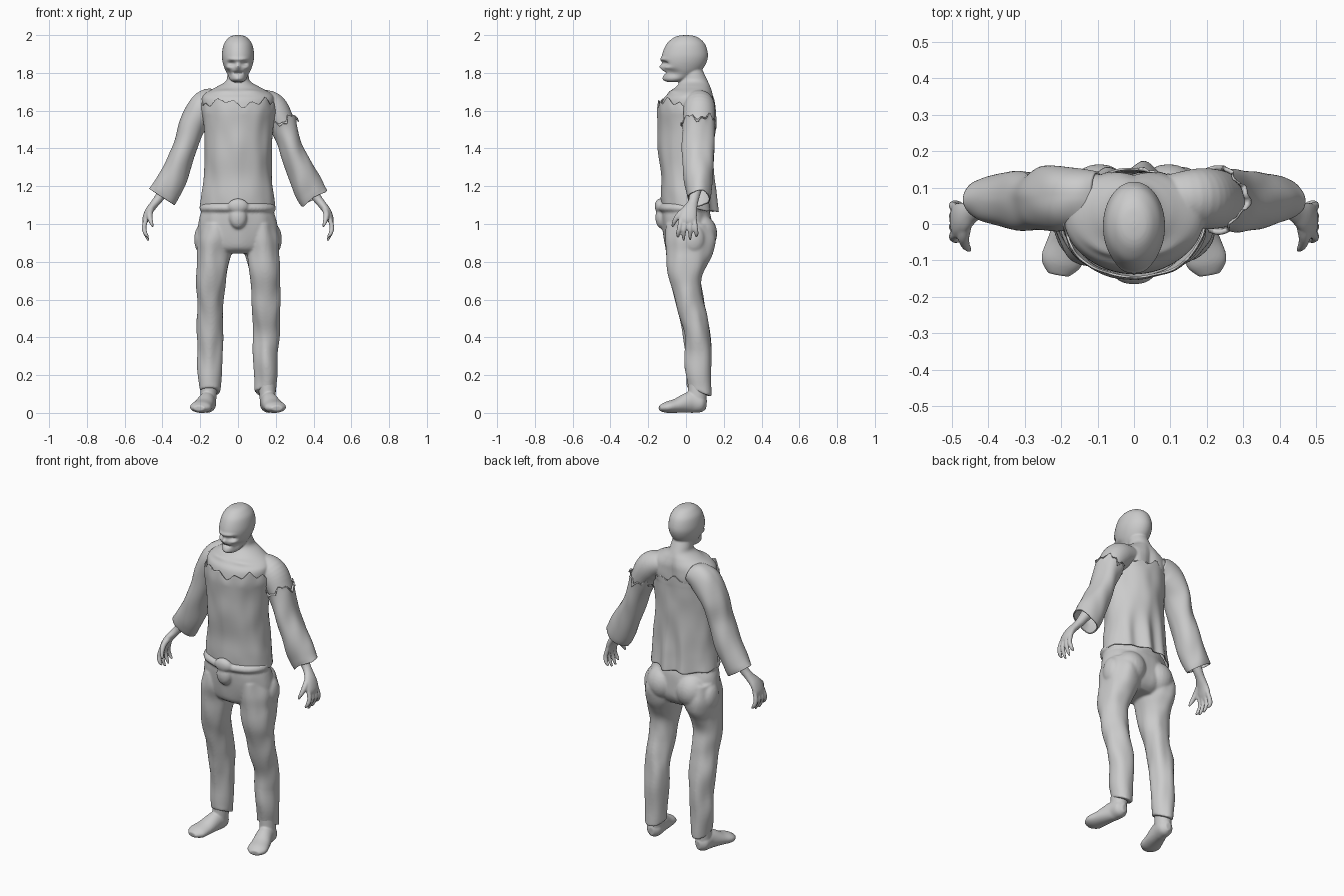
import bpy, bmesh, math
from mathutils import Vector, Matrix, noise

if "Cube" in bpy.data.objects:
    bpy.data.objects.remove(bpy.data.objects["Cube"], do_unlink=True)

X, Y, Z = Vector((1, 0, 0)), Vector((0, 1, 0)), Vector((0, 0, 1))

grey = bpy.data.materials.new("plain grey")
grey.use_nodes = True
tone = (0.6, 0.6, 0.6, 1)
grey.diffuse_color = tone
grey.node_tree.nodes["Principled BSDF"].inputs["Base Color"].default_value = tone


def spline(keys, steps):
    """Smooth curve through tuples of centre and two radii."""
    out = []
    last = len(keys) - 1
    for i in range(last):
        p = [keys[max(0, min(last, i + k))] for k in (-1, 0, 1, 2)]
        for s in range(steps):
            t = s / steps
            out.append([b + 0.5 * t * (c - a + t * (2*a - 5*b + 4*c - d + t * (3*(b - c) + d - a)))
                        for a, b, c, d in zip(*p)])
    return out + [list(keys[-1])]


def level(z, front, back, half, x=0):
    """Horizontal ring from its front, back and half width."""
    return (x, (front + back) / 2, z, half, (back - front) / 2)


def loft(bm, keys, side=X, flat=False, sx=1, seg=48, steps=6, cap=True, fold=0, jag=None):
    pts = spline(keys, steps)
    rings = []
    for i, p in enumerate(pts):
        c = Vector(p[:3])
        a, b = pts[max(i - 1, 0)], pts[min(i + 1, len(pts) - 1)]
        t = Z if flat else (Vector(b[:3]) - Vector(a[:3])).normalized()
        u = (side - t * side.dot(t)).normalized()
        v = t.cross(u)
        ring = []
        for k in range(seg):
            ang = math.tau * k / seg
            d = u * math.cos(ang) * p[3] + v * math.sin(ang) * p[4]
            co = c + d
            if fold:
                q = Vector((co.x * 14 + 5 * sx, co.y * 14, co.z * 6))
                co += d.normalized() * fold * noise.noise(q)
            if jag:
                co += t * jag(ang, i / (len(pts) - 1))
            co.x *= sx
            ring.append(bm.verts.new(co))
        rings.append(ring)
    for r, s in zip(rings, rings[1:]):
        for k in range(seg):
            n = (k + 1) % seg
            bm.faces.new((r[k], r[n], s[n], s[k]))
    if cap:
        bm.faces.new(rings[0])
        bm.faces.new(rings[-1])
    return [v for r in rings for v in r]


def ball(bm, centre, radii):
    m = Matrix.Translation(centre) @ Matrix.Diagonal((*radii, 1))
    bmesh.ops.create_uvsphere(bm, u_segments=24, v_segments=16, radius=1, matrix=m)


def press(verts, centre, size, push):
    """Push a soft dent or bump into vertices around a centre."""
    for v in verts:
        d = Vector([(a - b) / s for a, b, s in zip(v.co, centre, size)])
        v.co += Vector(push) * math.exp(-d.length_squared)


def finish(name, bm, voxel=0, smooth=4, thick=0):
    bmesh.ops.recalc_face_normals(bm, faces=bm.faces)
    me = bpy.data.meshes.new(name)
    bm.to_mesh(me)
    bm.free()
    me.materials.append(grey)
    me.shade_smooth()
    ob = bpy.data.objects.new(name, me)
    bpy.context.collection.objects.link(ob)
    if voxel:
        m = ob.modifiers.new("blend", "REMESH")
        m.mode, m.voxel_size, m.use_smooth_shade = "VOXEL", voxel, True
        m = ob.modifiers.new("soften", "SMOOTH")
        m.factor, m.iterations = 0.5, smooth
    if thick:
        m = ob.modifiers.new("cloth", "SOLIDIFY")
        m.thickness, m.offset = thick, -1
    return ob


def zig(a):
    return abs((a / math.pi) % 2 - 1)


# Head, with sockets, brow, nose, mouth and hollow cheeks
body = bmesh.new()
head = loft(body, [level(2.0, -.01, .01, .01), level(1.995, -.045, .045, .035),
                   level(1.98, -.075, .075, .056), level(1.95, -.105, .102, .076),
                   level(1.9, -.126, .116, .085), level(1.86, -.13, .11, .082),
                   level(1.82, -.125, .088, .07), level(1.79, -.12, .055, .056),
                   level(1.765, -.118, .01, .044), level(1.752, -.1, -.03, .028)],
            flat=True, seg=72, steps=8)
for s in (1, -1):
    press(head, (s*.034, -.12, 1.85), (.022, .04, .012), (0, .022, 0))
    press(head, (s*.03, -.125, 1.872), (.03, .04, .009), (0, -.009, 0))
    press(head, (s*.058, -.07, 1.8), (.03, .035, .02), (-s*.012, 0, 0))
    press(head, (s*.05, -.1, 1.828), (.02, .03, .009), (s*.005, -.006, 0))
press(head, (0, -.13, 1.832), (.012, .04, .014), (0, -.016, 0))
press(head, (0, -.12, 1.8), (.03, .04, .008), (0, .02, 0))
press(head, (0, -.12, 1.768), (.025, .04, .012), (0, -.006, 0))

# Neck, chest and upper back
chest = loft(body, [level(1.85, -.04, .07, .05), level(1.79, -.02, .1, .056), level(1.755, -.03, .118, .066),
                    level(1.725, -.055, .132, .115), level(1.69, -.095, .142, .175),
                    level(1.65, -.125, .142, .19), level(1.55, -.138, .138, .175),
                    level(1.4, -.13, .125, .16)], flat=True, seg=64)
press(chest, (0, .15, 1.62), (.02, .05, .12), (0, -.012, 0))
for s in (1, -1):
    press(chest, (s*.09, .14, 1.62), (.05, .05, .06), (0, .014, 0))
    press(chest, (s*.08, -.07, 1.7), (.07, .04, .012), (0, -.008, .004))

# Arms, hands and feet
for s in (1, -1):
    loft(body, [(.07, .07, 1.66, .06, .05), (.17, .07, 1.625, .082, .078), (.232, .068, 1.54, .08, .066),
                (.28, .062, 1.4, .06, .05), (.345, .06, 1.26, .045, .04), (.41, .045, 1.15, .028, .026),
                (.44, .035, 1.11, .028, .022), (.47, .018, 1.07, .042, .021),
                (.488, .01, 1.03, .046, .018), (.494, .008, 1.005, .036, .012)], side=Y, sx=s)
    for y, tip, low in ((-.025, -.042, .93), (-.002, -.012, .912), (.022, .022, .915), (.044, .055, .932)):
        loft(body, [(.482, y, 1.04, .012, .012), (.497, (y + tip) / 2, .985, .0125, .0125),
                    (.49, tip, .95, .011, .011), (.474, tip, low, .006, .006)], side=Y, sx=s, seg=16)
    loft(body, [(.46, .0, 1.08, .016, .016), (.468, -.035, 1.05, .016, .016),
                (.462, -.06, 1.015, .012, .012), (.45, -.072, .985, .006, .006)], side=Y, sx=s, seg=16)
    loft(body, [(.155, .108, .045, .015, .025), (.158, .08, .048, .042, .046), (.165, .025, .056, .045, .056),
                (.185, -.05, .038, .053, .038), (.2, -.105, .029, .056, .029),
                (.207, -.14, .024, .03, .014)], sx=s)
    loft(body, [level(.26, .01, .12, .05, .15), level(.12, .01, .11, .044, .155),
                level(.04, .005, .105, .042, .16)], flat=True, sx=s)
finish("body", body, voxel=.005, smooth=3)

# Trousers: hips, legs, seat, side pockets, waistband and front knot
trousers = bmesh.new()
loft(trousers, [level(1.1, -.125, .11, .175), level(1.04, -.13, .13, .2), level(.97, -.125, .14, .212),
                level(.91, -.115, .14, .212), level(.87, -.1, .12, .19), level(.845, -.07, .09, .14)],
     flat=True, seg=64, fold=.008)
loft(trousers, [level(1.11, -.13, .11, .18), level(1.095, -.145, .125, .196),
                level(1.075, -.145, .128, .2), level(1.06, -.125, .12, .185)], flat=True, seg=64, fold=.006)
for s in (1, -1):
    loft(trousers, [level(1.0, -.1, .13, .08, .12), level(.92, -.112, .155, .098, .122),
                    level(.85, -.107, .145, .092, .127), level(.78, -.1, .11, .085, .134),
                    level(.7, -.085, .082, .079, .143), level(.6, -.06, .095, .075, .148),
                    level(.5, -.032, .115, .073, .148), level(.4, -.01, .13, .068, .147),
                    level(.25, -.002, .135, .062, .147), level(.11, .008, .13, .057, .148)],
         flat=True, sx=s, fold=.014, jag=lambda a, u: -.025 * math.sin(a) * max(0, 5*u - 4))
    ball(trousers, (s*.095, .075, .95), (.092, .09, .1))
    ball(trousers, (s*.19, .04, .92), (.042, .06, .08))
ball(trousers, (0, -.138, 1.095), (.055, .028, .04))
ball(trousers, (0, -.128, 1.035), (.047, .034, .06))
finish("trousers", trousers, voxel=.007)


# Shirt with a ragged neckline and a loose hem, longer at the back
def shirt_edge(a, u):
    top = max(0, 1 - 4*u)
    rag = .02 - .035 * zig(5*a + .6) - .03 * zig(13*a) - .03 * max(0, math.sin(a))
    return rag * top - max(0, u - .8) * 5 * (.01 * zig(9*a) + .012 * math.sin(a))


shirt = bmesh.new()
cloth = loft(shirt, [level(1.655, -.148, .154, .195), level(1.6, -.152, .153, .195),
                     level(1.53, -.15, .15, .186), level(1.4, -.146, .146, .176),
                     level(1.25, -.136, .147, .18), level(1.15, -.132, .152, .192),
                     level(1.085, -.127, .158, .2)],
             flat=True, seg=128, cap=False, fold=.008, jag=shirt_edge)
for v in cloth:
    flare = max(0, 1.45 - v.co.z) * max(0, v.co.y)
    v.co.y += .22 * flare * math.sin(v.co.x * 55)
finish("shirt", shirt, thick=.006)


# Bell sleeves, the left one torn at the shoulder
def sleeve_edge(a, u):
    return .05 * max(0, 1 - 4*u) * (zig(4*a) + .5 * zig(11*a)) + .012 * max(0, 5*u - 4) * zig(3*a)


for name, s in (("left_sleeve", 1), ("right_sleeve", -1)):
    sleeve = bmesh.new()
    start = [(.222, .069, 1.575, .088, .076)]
    if s < 0:
        start = [(.1, .07, 1.652, .075, .06), (.17, .07, 1.625, .088, .085)]
    loft(sleeve, start + [(.238, .068, 1.53, .087, .071), (.28, .064, 1.4, .082, .062),
                          (.345, .066, 1.25, .078, .076), (.385, .068, 1.17, .068, .078),
                          (.402, .068, 1.142, .06, .078)],
         side=Y, sx=s, seg=96, cap=False, fold=.009, jag=sleeve_edge if s > 0 else None)
    finish(name, sleeve, thick=.006)
